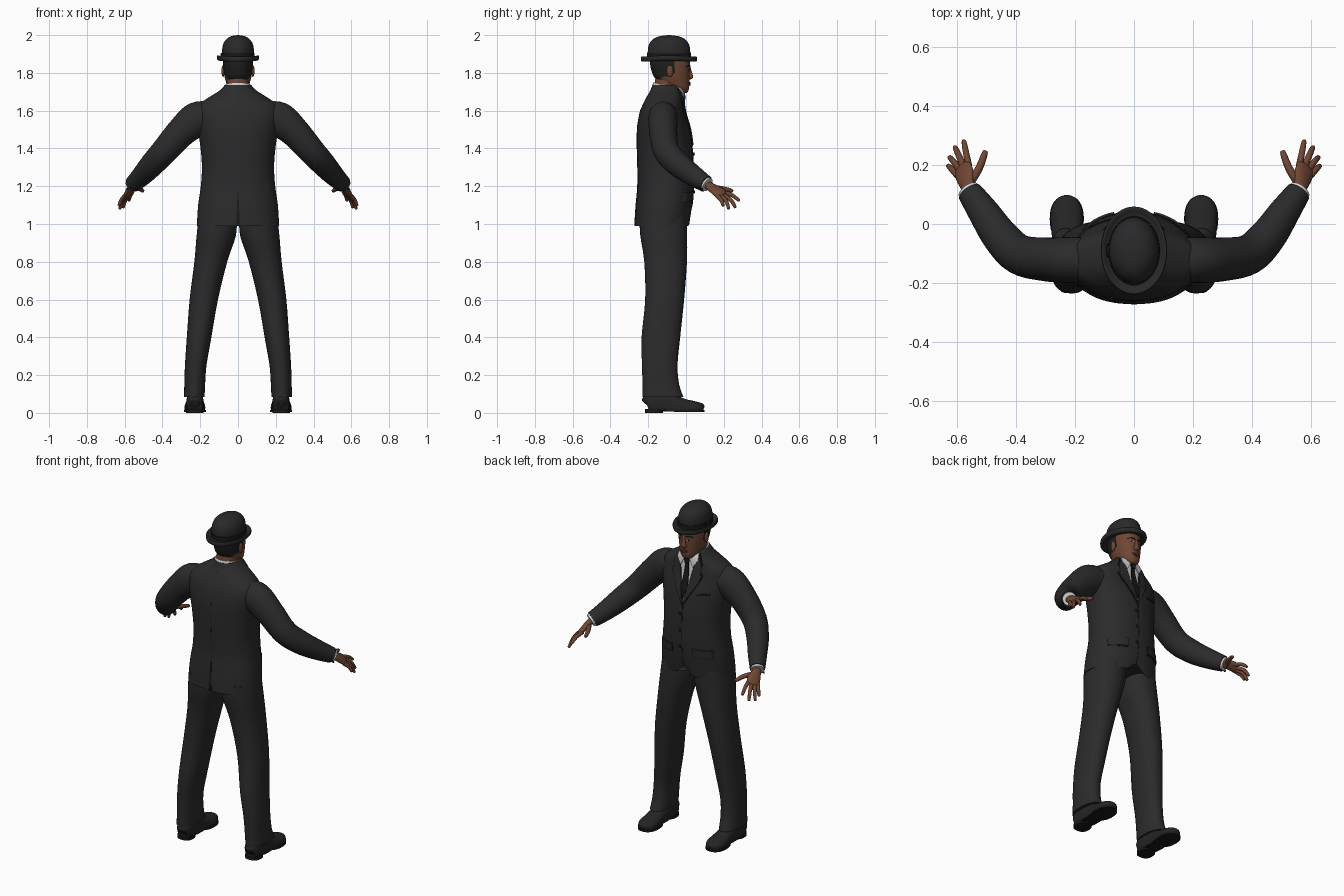
import bpy, bmesh, math
from mathutils import Vector
from mathutils.bvhtree import BVHTree

if "Cube" in bpy.data.objects:
    bpy.data.objects.remove(bpy.data.objects["Cube"])


def material(name, r, g, b):
    m = bpy.data.materials.new(name)
    m.diffuse_color = (r, g, b, 1)
    m.use_nodes = True
    m.node_tree.nodes["Principled BSDF"].inputs["Base Color"].default_value = m.diffuse_color
    return m


SUIT = material("charcoal_suit", .024, .024, .024)
FELT = material("hat_felt", .022, .022, .022)
LEATHER = material("shoe_leather", .019, .018, .018)
DARK = material("black_trim", .009, .009, .009)
SKIN = material("brown_skin", .16, .062, .034)
LIP = material("lip", .12, .036, .025)
HAIR = material("hair", .014, .014, .014)
SHIRT = material("white_shirt", .62, .62, .62)
EYE = material("eye_white", .4, .37, .34)


def finish(name, bm, mats, angle=50):
    bmesh.ops.recalc_face_normals(bm, faces=bm.faces[:])
    me = bpy.data.meshes.new(name)
    bm.to_mesh(me)
    bm.free()
    ob = bpy.data.objects.new(name, me)
    bpy.context.collection.objects.link(ob)
    for m in mats:
        me.materials.append(m)
    for o in bpy.context.selected_objects:
        o.select_set(False)
    bpy.context.view_layer.objects.active = ob
    ob.select_set(True)
    bpy.ops.object.shade_smooth_by_angle(angle=math.radians(angle))
    return ob


def smooth_rows(rows, k):
    """Catmull-Rom interpolation of number rows."""
    out = []
    for i in range(len(rows) - 1):
        a, b, c, d = rows[max(i - 1, 0)], rows[i], rows[i + 1], rows[min(i + 2, len(rows) - 1)]
        for j in range(k):
            t = j / k
            out.append([.5 * (2 * q + (r - p) * t + (2 * p - 5 * q + 4 * r - s) * t * t
                              + (3 * q - p - 3 * r + s) * t ** 3) for p, q, r, s in zip(a, b, c, d)])
    return out + [list(rows[-1])]


def loft(name, rows, mats, n=32, k=3, power=2.0, flat=True, up=(0, 0, 1), tweak=None, rule=None, angle=50):
    """Skin through ellipses given as (x, y, z, radius_u, radius_v)."""
    rows = smooth_rows(rows, k)
    pts = [Vector(r[:3]) for r in rows]
    bm = bmesh.new()
    rings = []
    for i, r in enumerate(rows):
        if flat:
            u, v = Vector((1, 0, 0)), Vector((0, 1, 0))
        else:
            t = (pts[min(i + 1, len(pts) - 1)] - pts[max(i - 1, 0)]).normalized()
            u = t.cross(Vector(up)).normalized()
            v = u.cross(t)
        ring = []
        for j in range(n):
            a = 2 * math.pi * j / n
            c, s = (math.copysign(abs(f) ** (2 / power), f) for f in (math.cos(a), math.sin(a)))
            p = pts[i] + u * c * r[3] + v * s * r[4]
            ring.append(bm.verts.new(tweak(p) if tweak else p))
        rings.append(ring)
    for a, b in zip(rings, rings[1:]):
        for j in range(n):
            bm.faces.new((a[j], a[(j + 1) % n], b[(j + 1) % n], b[j]))
    bm.faces.new(rings[0])
    bm.faces.new(rings[-1])
    if rule:
        for f in bm.faces:
            f.material_index = rule(f.calc_center_median())
    return finish(name, bm, mats, angle)


def tree(ob):
    return BVHTree.FromPolygons([v.co for v in ob.data.vertices], [p.vertices[:] for p in ob.data.polygons])


def plate(name, outline, mat, bvh, lift=.004, side=1, mirror=False):
    """Thin patch drawn in x/z and draped on a surface from front (1) or back (-1)."""
    for sx in ((1, -1) if mirror else (1,)):
        bm = bmesh.new()
        bm.faces.new([bm.verts.new((x * sx, 0, z)) for x, z in outline])
        bmesh.ops.triangulate(bm, faces=bm.faces[:])
        bmesh.ops.subdivide_edges(bm, edges=bm.edges[:], cuts=5, use_grid_fill=True)
        for v in bm.verts:
            hit = bvh.ray_cast(Vector((v.co.x, side, v.co.z)), Vector((0, -side, 0)))[0]
            v.co.y = (hit.y if hit else -.04) + side * lift
        base = bm.faces[:]
        top = bmesh.ops.extrude_face_region(bm, geom=base)["geom"]
        for v in top:
            if isinstance(v, bmesh.types.BMVert):
                v.co.y -= side * .008
        finish(name + ("" if not mirror else "_right" if sx > 0 else "_left"), bm, [mat])


def box_outline(x, z, w, h, tilt=0):
    return [(x - w, z - h - tilt), (x + w, z - h + tilt), (x + w, z + h + tilt), (x - w, z + h - tilt)]


def ball(name, loc, size, mat):
    bm = bmesh.new()
    bmesh.ops.create_uvsphere(bm, u_segments=16, v_segments=10, radius=1)
    for v in bm.verts:
        v.co = Vector(loc) + Vector(c * s for c, s in zip(v.co, size))
    return finish(name, bm, [mat], 180)


# Jacket body, with the hem cut away at the front opening
def cutaway(p):
    if p.y > -.06 and p.z < 1.1:
        p.z += .05 * math.exp(-(p.x / .04) ** 2) * (1.1 - p.z) / .1
    return p


body = [(.99, .218, -.272, .02), (1.1, .211, -.265, .034), (1.2, .197, -.256, .041), (1.3, .191, -.257, .04),
        (1.4, .198, -.26, .034), (1.5, .212, -.26, .02), (1.58, .222, -.248, -.003), (1.63, .21, -.23, -.013),
        (1.67, .155, -.21, -.016), (1.705, .1, -.19, -.02), (1.735, .07, -.178, -.03)]
jacket = loft("jacket", [(0, (a + b) / 2, z, w, (b - a) / 2) for z, w, a, b in body], [SUIT],
              n=64, k=5, power=2.25, tweak=cutaway)
chest = tree(jacket)

# Shirt front, tie, lapels and jacket details
plate("shirt_front", [(-.062, 1.715), (0, 1.44), (.062, 1.715)], SHIRT, chest, .003)
plate("tie", [(-.011, 1.665), (-.022, 1.53), (0, 1.455), (.022, 1.53), (.011, 1.665)], DARK, chest, .008)
plate("tie_knot", [(-.019, 1.695), (-.011, 1.66), (.011, 1.66), (.019, 1.695)], DARK, chest, .013)
plate("shirt_collar", [(.012, 1.7), (.04, 1.645), (.068, 1.69), (.06, 1.725)], SHIRT, chest, .01, mirror=True)
plate("lapel_edge", [(.064, 1.722), (.046, 1.64), (0, 1.412), (.088, 1.566), (.103, 1.608), (.08, 1.624), (.094, 1.662)],
      DARK, chest, .004, mirror=True)
plate("lapel", [(.062, 1.722), (.042, 1.64), (0, 1.418), (.084, 1.568), (.098, 1.606), (.074, 1.623), (.089, 1.662)],
      SUIT, chest, .008, mirror=True)
plate("front_seam", [(-.002, 1.42), (-.002, 1.05), (.002, 1.05), (.002, 1.42)], DARK, chest, .002)
plate("pocket_shadow", box_outline(.12, 1.142, .054, .026, -.004), DARK, chest, .002, mirror=True)
plate("pocket_flap", box_outline(.12, 1.145, .052, .024, -.004), SUIT, chest, .007, mirror=True)
plate("breast_pocket", box_outline(-.115, 1.5, .036, .006, -.004), DARK, chest, .003)
plate("back_vent", [(-.01, .992), (.01, .992), (.002, 1.17), (-.002, 1.17)], DARK, chest, .002, side=-1)
plate("back_seam", box_outline(0, 1.43, .0012, .26), DARK, chest, .001, side=-1)
for i, z in enumerate((1.37, 1.27, 1.17)):
    ball(f"jacket_button_{i + 1}", (.012, .042 - .02 * max(0, z - 1.3), z), (.009, .006, .009), DARK)

# Neck and collar band
loft("neck", [(0, -.1, 1.68, .062, .066), (0, -.1, 1.73, .06, .066), (0, -.095, 1.8, .058, .064)], [SKIN])


def slope(p):
    p.z += -.2 * (p.y + .1) - (.025 if p.y > -.1 else 0) * (p.y + .1) / .07
    return p


loft("collar_band", [(0, -.105, 1.69, .072, .076), (0, -.103, 1.72, .07, .074), (0, -.102, 1.735, .067, .071),
                     (0, -.102, 1.733, .06, .064)], [SHIRT], k=2, tweak=slope)

# Head, hair coloured by a hairline rule
skull = [(1.693, .02, -.038, .002), (1.703, .037, -.07, .012), (1.725, .053, -.1, .017), (1.75, .063, -.14, .018),
         (1.78, .071, -.17, .02), (1.82, .077, -.185, .021), (1.86, .079, -.19, .02), (1.91, .072, -.18, .01)]
head = loft("head", [(0, (a + b) / 2, z, w, (b - a) / 2) for z, w, a, b in skull], [SKIN, HAIR], n=64, k=6,
            power=2.15, rule=lambda c: int(c.z > 1.73 + .75 * abs(c.x) and c.y < -.075
                                           or c.z > 1.8 and c.y < -.06))
face = tree(head)
loft("nose", [(0, .016, 1.835, .007, .006), (0, .021, 1.805, .01, .01), (0, .024, 1.778, .017, .014),
              (0, .019, 1.766, .012, .008)], [SKIN], n=16)
plate("upper_lip", [(-.024, 1.744), (0, 1.741), (.024, 1.744), (.007, 1.753), (-.007, 1.753)], LIP, face, .005)
plate("lower_lip", [(-.022, 1.742), (-.01, 1.732), (.01, 1.732), (.022, 1.742), (0, 1.74)], LIP, face, .006)
plate("eye", [(.017, 1.815), (.03, 1.81), (.044, 1.816), (.031, 1.822)], EYE, face, .002, mirror=True)
plate("iris", box_outline(.031, 1.816, .005, .005), DARK, face, .003, mirror=True)
plate("eyebrow", [(.012, 1.83), (.035, 1.836), (.054, 1.829), (.035, 1.843), (.012, 1.838)], HAIR, face, .004, mirror=True)
for s, side in ((1, "right"), (-1, "left")):
    ball(f"ear_{side}", (s * .079, -.085, 1.81), (.009, .018, .031), SKIN)

# Bowler hat: brim underside, rolled edge, crown
hat = [(1.872, .07, .1), (1.862, .092, .128), (1.862, .106, .144), (1.872, .112, .149), (1.886, .111, .147),
       (1.886, .103, .139), (1.878, .091, .122), (1.884, .084, .113), (1.925, .084, .112), (1.957, .077, .103),
       (1.98, .06, .082), (1.994, .036, .05), (2.0, .004, .006)]


def curl(p):
    if p.z < 1.9:
        p.z += .12 * max(0, abs(p.x) - .07) - .03 * max(0, abs(p.y + .09) - .1)
    return p


loft("bowler_hat", [(0, -.09, z, a, b) for z, a, b in hat], [FELT], n=48, tweak=curl, angle=80)
loft("hat_band", [(0, -.09, z, a, a + .029) for z, a in ((1.88, .084), (1.881, .088), (1.904, .087), (1.905, .082))],
     [DARK], n=48, k=1)
ball("hat_bow", (-.088, -.09, 1.893), (.006, .024, .012), DARK)

for s, side in ((1, "right"), (-1, "left")):
    def part(name, rows, mat, **kw):
        return loft(f"{name}_{side}", [(s * r[0], *r[1:]) for r in rows], [mat], **kw)

    # Sleeve and shirt cuff
    part("sleeve", [(.13, -.12, 1.575, .075, .07), (.215, -.122, 1.555, .078, .092), (.3, -.12, 1.487, .074, .08),
                    (.39, -.103, 1.386, .068, .071), (.455, -.04, 1.315, .062, .066), (.51, .04, 1.255, .053, .056),
                    (.556, .106, 1.212, .043, .045)], SUIT, flat=False, k=5)
    part("shirt_cuff", [(.548, .095, 1.22, .037, .038), (.562, .115, 1.207, .038, .038)], SHIRT, flat=False, k=1)
    for i, t in enumerate((0, .25, .5)):
        ball(f"cuff_button_{side}_{i + 1}", (s * (.583 - .05 * t), .085 - .07 * t, 1.185 + .05 * t),
             (.006, .006, .006), DARK)

    # Hand: palm, four fingers and thumb
    part("palm", [(.55, .1, 1.215, .024, .02), (.565, .13, 1.197, .027, .018), (.574, .165, 1.174, .038, .016),
                  (.582, .19, 1.158, .036, .013), (.585, .198, 1.152, .022, .007)], SKIN, flat=False, n=20,
         up=(s * .65, .15, .75))
    fingers = {"index": ((.56, .195, 1.168), (.57, .243, 1.153), (.577, .28, 1.125)),
               "middle": ((.578, .194, 1.156), (.596, .236, 1.128), (.607, .26, 1.09)),
               "ring": ((.59, .182, 1.15), (.612, .212, 1.122), (.625, .226, 1.082)),
               "little": ((.598, .163, 1.15), (.618, .186, 1.126), (.63, .197, 1.098)),
               "thumb": ((.556, .14, 1.19), (.525, .19, 1.188), (.505, .243, 1.176))}
    for name, (a, b, c) in fingers.items():
        r = .0105 if name != "thumb" else .013
        tip = tuple(q + (q - p) * .06 for p, q in zip(b, c))
        part(name + "_finger", [(*a, r + .001, r + .001), (*b, r, r), (*c, r * .75, r * .75), (*tip, .002, .002)],
             SKIN, flat=False, n=12)

    # Trouser leg
    part("trouser_leg", [(.232, -.122, .085, .055, .108), (.229, -.133, .15, .055, .097), (.224, -.139, .25, .057, .094),
                         (.206, -.133, .4, .065, .102), (.181, -.113, .6, .075, .103), (.144, -.108, .8, .087, .113),
                         (.115, -.118, .94, .104, .124), (.107, -.122, 1.04, .1, .125)], SUIT, n=36, k=4, power=2.2)

    # Shoe upper and sole
    def grounded(p):
        p.z = max(p.z, .012)
        return p

    part("shoe", [(.228, -.212, .045, .02, .03), (.228, -.2, .05, .042, .05), (.228, -.14, .05, .046, .065),
                  (.228, -.07, .04, .047, .058), (.228, -.01, .03, .054, .044), (.228, .05, .025, .053, .036),
                  (.228, .085, .024, .034, .026), (.228, .094, .022, .012, .012)],
         LEATHER, flat=False, n=28, power=2.4, tweak=grounded)
    part("sole_front", [(.228, .017, z, .058, .08) for z in (.004, .016)], DARK, k=1, power=2.3)
    part("sole_waist", [(.228, -.08, z, .042, .09) for z in (.008, .016)], DARK, k=1, power=2.6)
    part("shoe_heel", [(.228, -.17, z, .046, .048) for z in (0, .02)], DARK, k=1, power=2.5)
